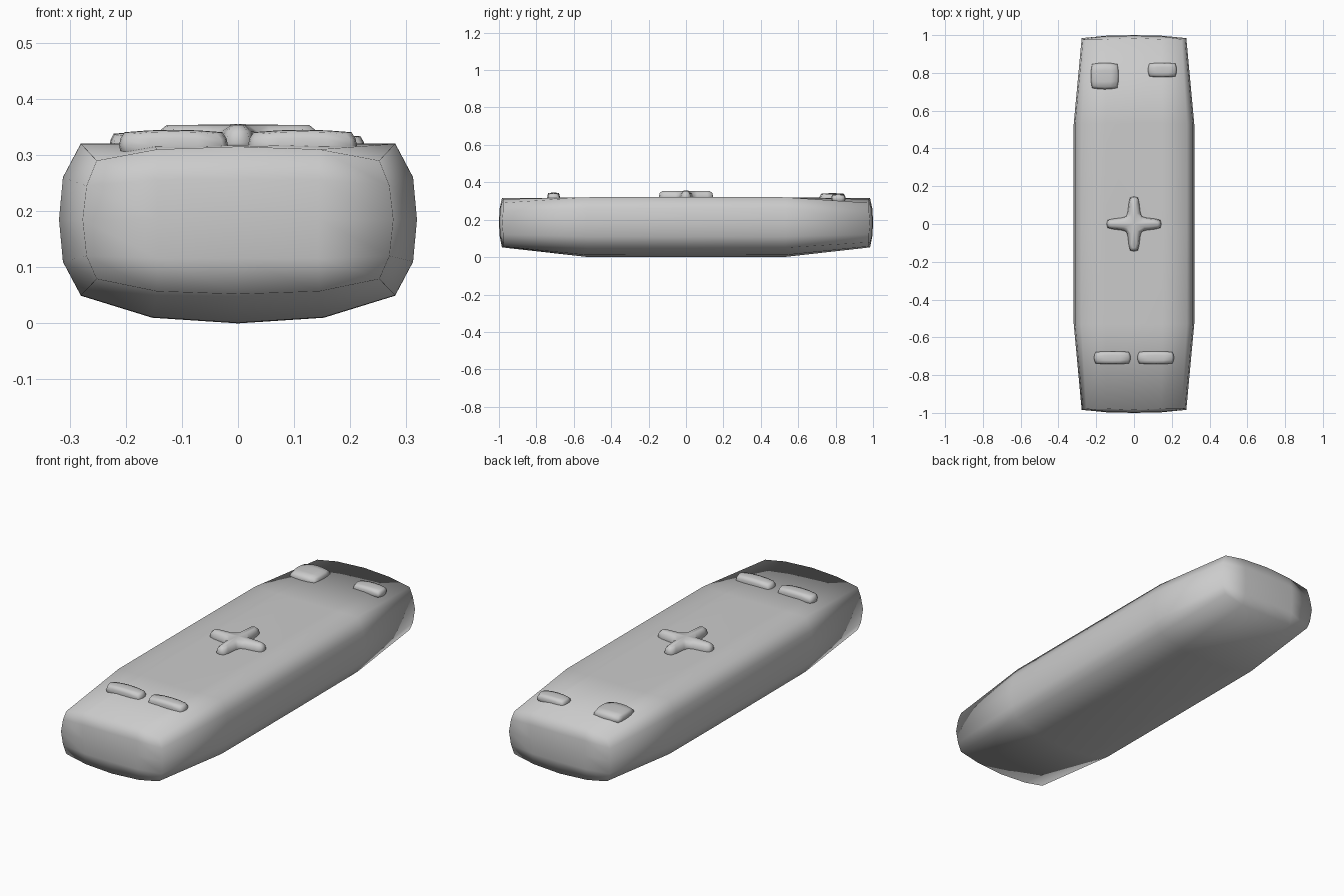
import bpy, bmesh

if "Cube" in bpy.data.objects:
    bpy.data.objects.remove(bpy.data.objects["Cube"])


def finish(name, bm):
    bmesh.ops.recalc_face_normals(bm, faces=bm.faces)
    for f in bm.faces:
        f.smooth = True
    me = bpy.data.meshes.new(name)
    bm.to_mesh(me)
    bm.free()
    ob = bpy.data.objects.new(name, me)
    bpy.context.collection.objects.link(ob)
    return ob


def mapped_cube(name, cuts, fn):
    """Grid cube spanning -1..1 whose vertices are moved by fn(x, y, z)."""
    bm = bmesh.new()
    bmesh.ops.create_cube(bm, size=2)
    bmesh.ops.subdivide_edges(bm, edges=bm.edges[:], cuts=cuts, use_grid_fill=True)
    for v in bm.verts:
        v.co = fn(*v.co)
    return finish(name, bm)


# Half cross-sections, keyed by (column, row) of the cube grid
KEYS = [(0, 2), (1, 2), (2, 2), (2, 1), (2, 0), (2, -1), (2, -2), (1, -2), (0, -2)]
MID = dict(zip(KEYS, [(0, .318), (.15, .319), (.28, .32), (.312, .26), (.319, .185),
                      (.312, .11), (.28, .05), (.153, .011), (0, .001)]))
END = dict(zip(KEYS, [(0, .315), (.145, .31), (.252, .29), (.27, .245), (.277, .185),
                      (.27, .12), (.252, .079), (.145, .057), (0, .052)]))
STATIONS = [0, .53, .978]


def body_shape(x, y, z):
    i, j, k = (round(2 * c) for c in (x, y, z))
    key = (abs(i), k)
    sx = 1 if i >= 0 else -1
    sy = 1 if j >= 0 else -1
    if key not in MID:                       # bulged end cap
        return (.143 * i, sy * (1 - .003 * (abs(i) + abs(k))), .186 + .07 * k)
    px, pz = (END if abs(j) == 2 else MID)[key]
    if j == 0:
        pz = .186 + (pz - .186) * 1.006
    py = STATIONS[abs(j)]
    if abs(j) == 2 and 0 in key:
        py += .006
    return (sx * px, sy * py, pz)


mapped_cube("remote_body", 3, body_shape)


# Pillow-shaped buttons
def button(name, cx, cy, hx, hy, z0, z1):
    def shape(x, y, z):
        rx = 1 - .10 * y * y - .10 * z * z
        ry = 1 - .10 * x * x - .16 * z * z
        rz = 1 - .16 * x * x - .12 * y * y
        return (cx + hx * x * rx, cy + hy * y * ry,
                (z0 + z1) / 2 + (z1 - z0) / 2 * z * rz)
    mapped_cube(name, 3, shape)


for side, sx in (("left", -1), ("right", 1)):
    button("lower_button_" + side, sx * .115, -.708, .097, .034, .29, .345)
button("top_small_button", .15, .815, .076, .038, .29, .337)
button("top_square_button", -.155, .783, .074, .07, .29, .342)

# Plus-shaped pad: one quarter outline turned four times, lofted in layers
quarter = [(.145, 0), (.14, .02), (.115, .027), (.06, .034), (.041, .041),
           (.034, .06), (.027, .115), (.02, .14)]
bm = bmesh.new()
rings = []
for z, tip, wide in ((.305, .96, .9), (.322, 1, 1), (.342, .97, .85), (.353, .88, .45)):
    ring = []
    for turn in range(4):
        for px, py in quarter:
            a, b = max(px, py) * tip, min(px, py) * wide
            qx, qy = (a, b) if px >= py else (b, a)
            for _ in range(turn):
                qx, qy = -qy, qx
            ring.append(bm.verts.new((qx, qy, z)))
    rings.append(ring)
n = len(rings[0])
for lo, hi in zip(rings, rings[1:]):
    for i in range(n):
        bm.faces.new((lo[i], lo[(i + 1) % n], hi[(i + 1) % n], hi[i]))
for z, ring in ((.305, rings[0]), (.355, rings[-1])):
    centre = bm.verts.new((0, 0, z))
    for i in range(n):
        bm.faces.new((ring[i], ring[(i + 1) % n], centre))
finish("plus_pad", bm)
